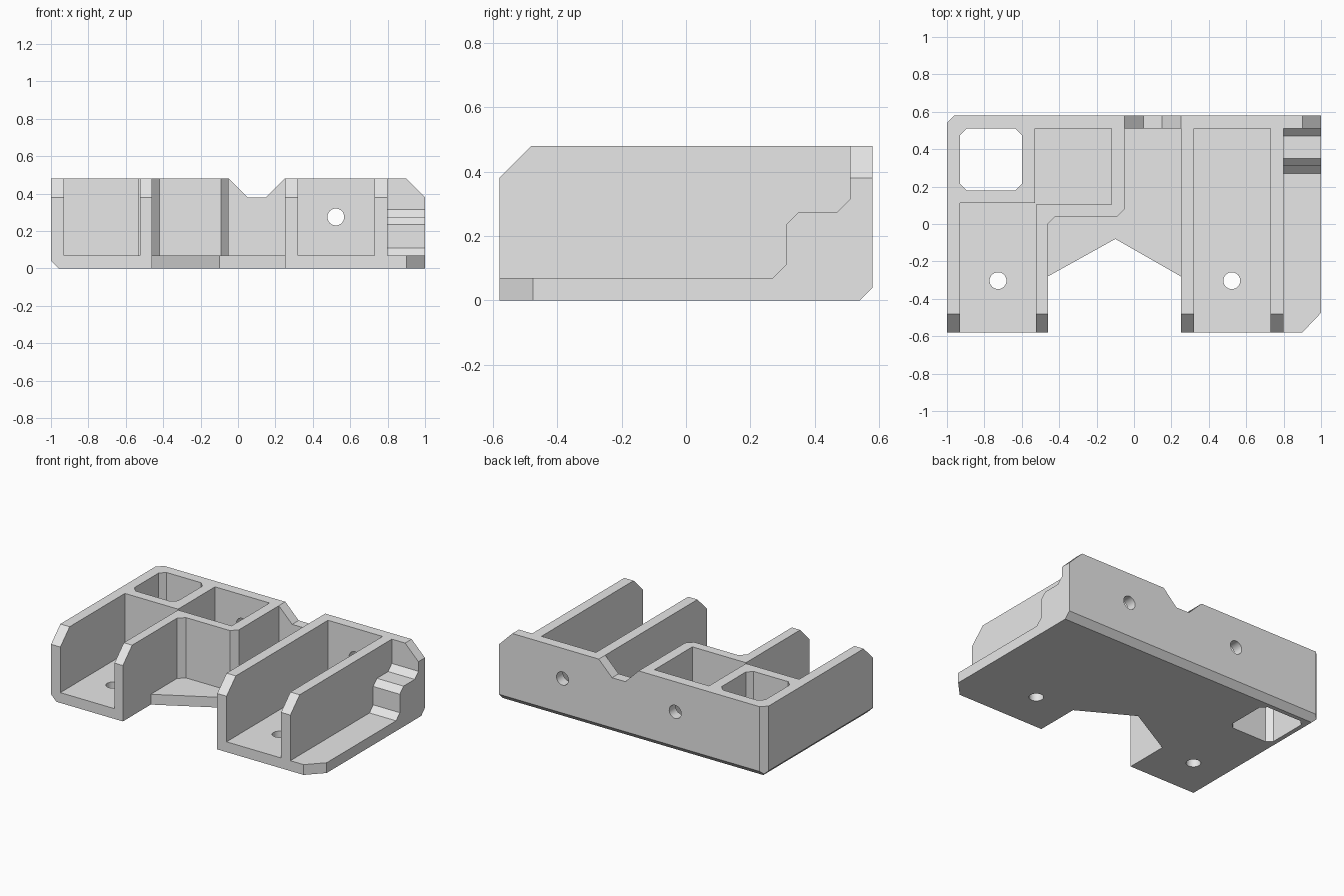
import bpy, bmesh, math
from mathutils import Vector

old = bpy.data.objects.get("Cube")
if old:
    bpy.data.objects.remove(old, do_unlink=True)

W, D, H = 1.0, 0.58, 0.48      # half width, half depth, height
FLOOR, BACK = 0.07, 0.51       # floor top, inner face of back wall
OUT = 0.8                      # overshoot for cutters
HOLE = 0.045

grey = bpy.data.materials.new("plain grey")
grey.use_nodes = True
grey.diffuse_color = (0.8, 0.8, 0.8, 1)
grey.node_tree.nodes["Principled BSDF"].inputs["Base Color"].default_value = (0.8, 0.8, 0.8, 1)


def prism(name, points, axis, lo, hi):
    """Extrude a 2D outline along one axis from lo to hi."""
    place = {
        "X": lambda a, b, t: (t, a, b),
        "Y": lambda a, b, t: (a, t, b),
        "Z": lambda a, b, t: (a, b, t),
    }[axis]
    bm = bmesh.new()
    face = bm.faces.new([bm.verts.new(place(a, b, lo)) for a, b in points])
    grown = bmesh.ops.extrude_face_region(bm, geom=[face])["geom"]
    moved = [v for v in grown if isinstance(v, bmesh.types.BMVert)]
    bmesh.ops.translate(bm, verts=moved, vec=Vector(place(0, 0, hi - lo)))
    bmesh.ops.recalc_face_normals(bm, faces=bm.faces)
    mesh = bpy.data.meshes.new(name)
    bm.to_mesh(mesh)
    bm.free()
    mesh.materials.append(grey)
    obj = bpy.data.objects.new(name, mesh)
    bpy.context.collection.objects.link(obj)
    return obj


def rect(x0, x1, y0, y1, c=0.0):
    """Rectangle outline, with corners cut off by c."""
    if not c:
        return [(x0, y0), (x1, y0), (x1, y1), (x0, y1)]
    return [(x0 + c, y0), (x1 - c, y0), (x1, y0 + c), (x1, y1 - c),
            (x1 - c, y1), (x0 + c, y1), (x0, y1 - c), (x0, y0 + c)]


def circle(x, y, r, n=32):
    return [(x + r * math.cos(math.tau * i / n), y + r * math.sin(math.tau * i / n))
            for i in range(n)]


def corner(x, y, c, sx, sy):
    """Triangle cutting a chamfer of size c off an outer corner; sx, sy point outwards."""
    e = 0.05
    return [(x - sx * (c + e), y + sy * e), (x + sx * e, y - sy * (c + e)),
            (x + sx * e, y + sy * e)]


# Solid block with the V-shaped front opening and clipped corners
body = prism("tray_body", [
    (-W, -D), (-0.46, -D), (-0.46, -0.28), (-0.1, -0.08), (0.25, -0.28), (0.25, -D),
    (0.9, -D), (W, -0.475), (W, D), (-0.96, D), (-W, 0.54)], "Z", 0, H)

cutters = [
    # Open channels and closed pocket
    prism("left_channel", rect(-0.93, -0.523, -OUT, 0.113), "Z", FLOOR, OUT),
    prism("right_channel", rect(0.32, 0.73, -OUT, BACK), "Z", FLOOR, OUT),
    prism("pocket", rect(-0.53, -0.12, 0.103, BACK), "Z", FLOOR, OUT),
    # Window through the floor
    prism("window", rect(-0.93, -0.6, 0.18, BACK, 0.035), "Z", -OUT, OUT),
    # Middle bay with stepped side
    prism("middle_bay", [
        (-0.46, -OUT), (0.25, -OUT), (0.25, BACK), (-0.05, BACK), (-0.05, 0.08),
        (-0.09, 0.04), (-0.42, 0.04), (-0.46, 0.0)], "Z", FLOOR, OUT),
    # Side ledge with stepped bracket at the back
    prism("side_ledge", [
        (-OUT, FLOOR), (0.27, FLOOR), (0.31, 0.11), (0.31, 0.235), (0.35, 0.275),
        (0.47, 0.275), (BACK, 0.315), (BACK, OUT), (-OUT, OUT)], "X", 0.8, 1.2),
    # Notch in the back wall
    prism("notch", [(-0.15, 0.58), (0.05, 0.38), (0.15, 0.38), (0.35, 0.58)], "Y", 0.47, OUT),
    # Chamfers
    prism("front_top_chamfer", corner(-D, H, 0.1, -1, 1), "X", -1.2, 1.2),
    prism("back_bottom_chamfer", corner(D, 0, 0.04, 1, -1), "X", -1.2, 1.2),
    prism("side_bottom_chamfer", corner(-W, 0, 0.04, -1, -1), "Y", -OUT, OUT),
    prism("back_end_chamfer", corner(W, H, 0.1, 1, 1), "Y", 0.45, OUT),
]

# Screw holes in the floor and back wall
for x in (-0.727, 0.523):
    cutters.append(prism("floor_hole", circle(x, -0.303, HOLE), "Z", -0.2, 0.2))
for x in (-0.325, 0.523):
    cutters.append(prism("back_hole", circle(x, 0.275, HOLE), "Y", 0.4, OUT))

# Carve the block
bpy.context.view_layer.objects.active = body
for cutter in cutters:
    mod = body.modifiers.new(cutter.name, "BOOLEAN")
    mod.operation = "DIFFERENCE"
    mod.solver = "EXACT"
    mod.object = cutter
    bpy.ops.object.modifier_apply(modifier=mod.name)
    bpy.data.objects.remove(cutter, do_unlink=True)

# Smooth only the round hole walls
body.select_set(True)
bpy.ops.object.shade_smooth_by_angle(angle=math.radians(20))
